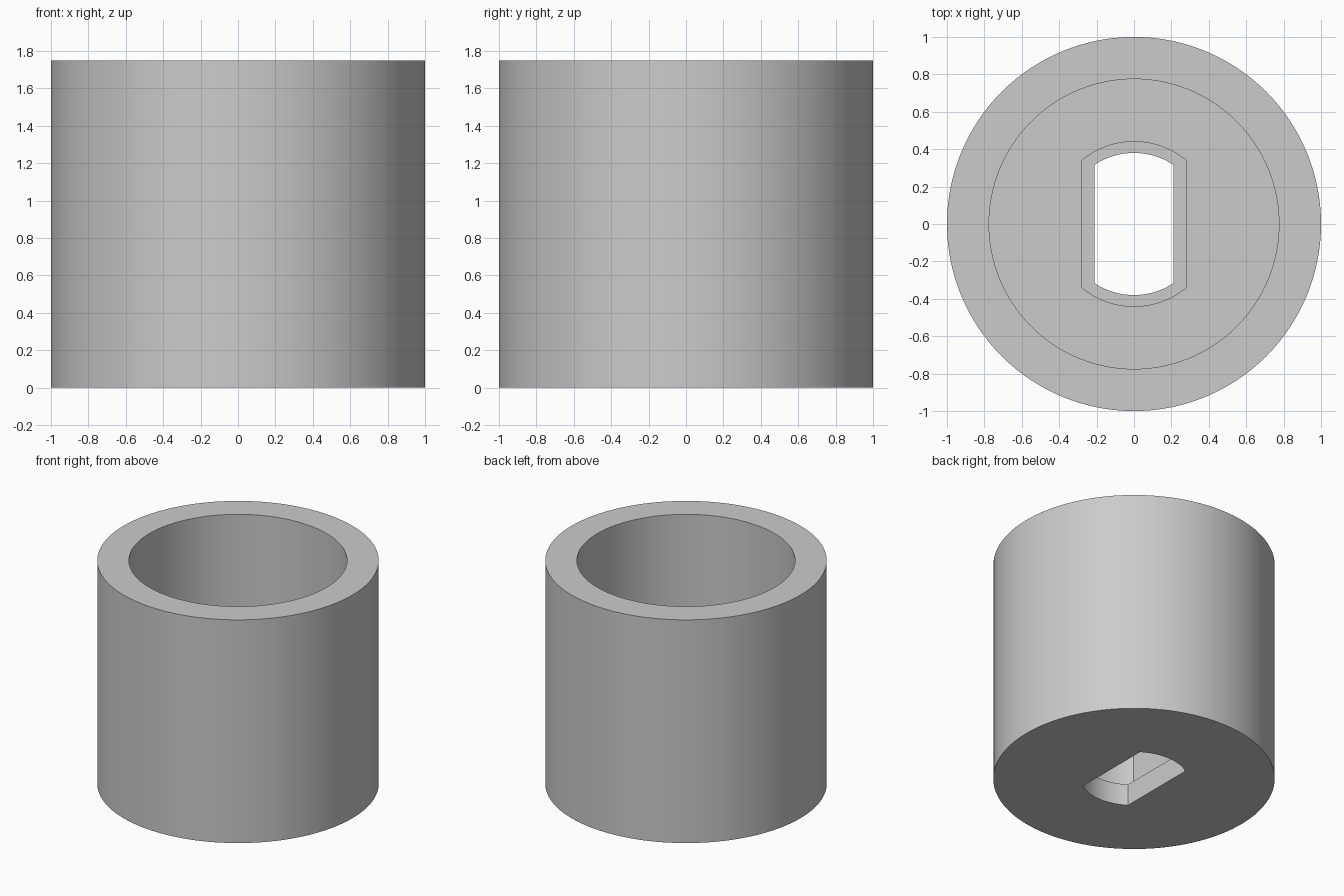
import bpy, bmesh, math

if "Cube" in bpy.data.objects:
    bpy.data.objects.remove(bpy.data.objects["Cube"])

N = 32  # segments per quarter of every ring


def circle(radius):
    return [(radius * math.cos(math.pi / 4 + math.pi / 2 * i / N),
             radius * math.sin(math.pi / 4 + math.pi / 2 * i / N))
            for i in range(4 * N)]


def slot(half_width, radius):
    """Circle with two flat sides at x = +-half_width."""
    a = math.acos(half_width / radius)          # corner angle
    h = radius * math.sin(a)
    pts = []
    for s in (1, -1):                           # back arc + left flat, then opposite
        for i in range(N):
            t = a + (math.pi - 2 * a) * i / N
            pts.append((s * radius * math.cos(t), s * radius * math.sin(t)))
        for i in range(N):
            pts.append((-s * half_width, s * h * (1 - 2 * i / N)))
    return pts


HEIGHT, FLOOR, STEP = 1.75, 0.7, 0.17
outer, bore = circle(1.0), circle(0.775)
wide, narrow = slot(0.28, 0.44), slot(0.21, 0.38)

# Closed section: outer wall, rim, cup bore, cup floor, stepped slot, underside
section = [(outer, 0), (outer, HEIGHT), (bore, HEIGHT), (bore, FLOOR),
           (wide, FLOOR), (wide, STEP), (narrow, STEP), (narrow, 0)]

bm = bmesh.new()
rings = [[bm.verts.new((x, y, z)) for x, y in pts] for pts, z in section]
for k, low in enumerate(rings):
    high = rings[(k + 1) % len(rings)]
    for i in range(4 * N):
        j = (i + 1) % (4 * N)
        bm.faces.new((low[i], low[j], high[j], high[i]))
bmesh.ops.recalc_face_normals(bm, faces=bm.faces)

mesh = bpy.data.meshes.new("slotted_cup")
bm.to_mesh(mesh)
bm.free()
cup = bpy.data.objects.new("slotted_cup", mesh)
bpy.context.collection.objects.link(cup)

grey = bpy.data.materials.new("light_grey")
grey.diffuse_color = (0.6, 0.6, 0.6, 1)
grey.use_nodes = True
grey.node_tree.nodes["Principled BSDF"].inputs["Base Color"].default_value = grey.diffuse_color
mesh.materials.append(grey)

# Smooth round walls, sharp rims and corners
bpy.context.view_layer.objects.active = cup
cup.select_set(True)
bpy.ops.object.shade_smooth_by_angle(angle=math.radians(30))
